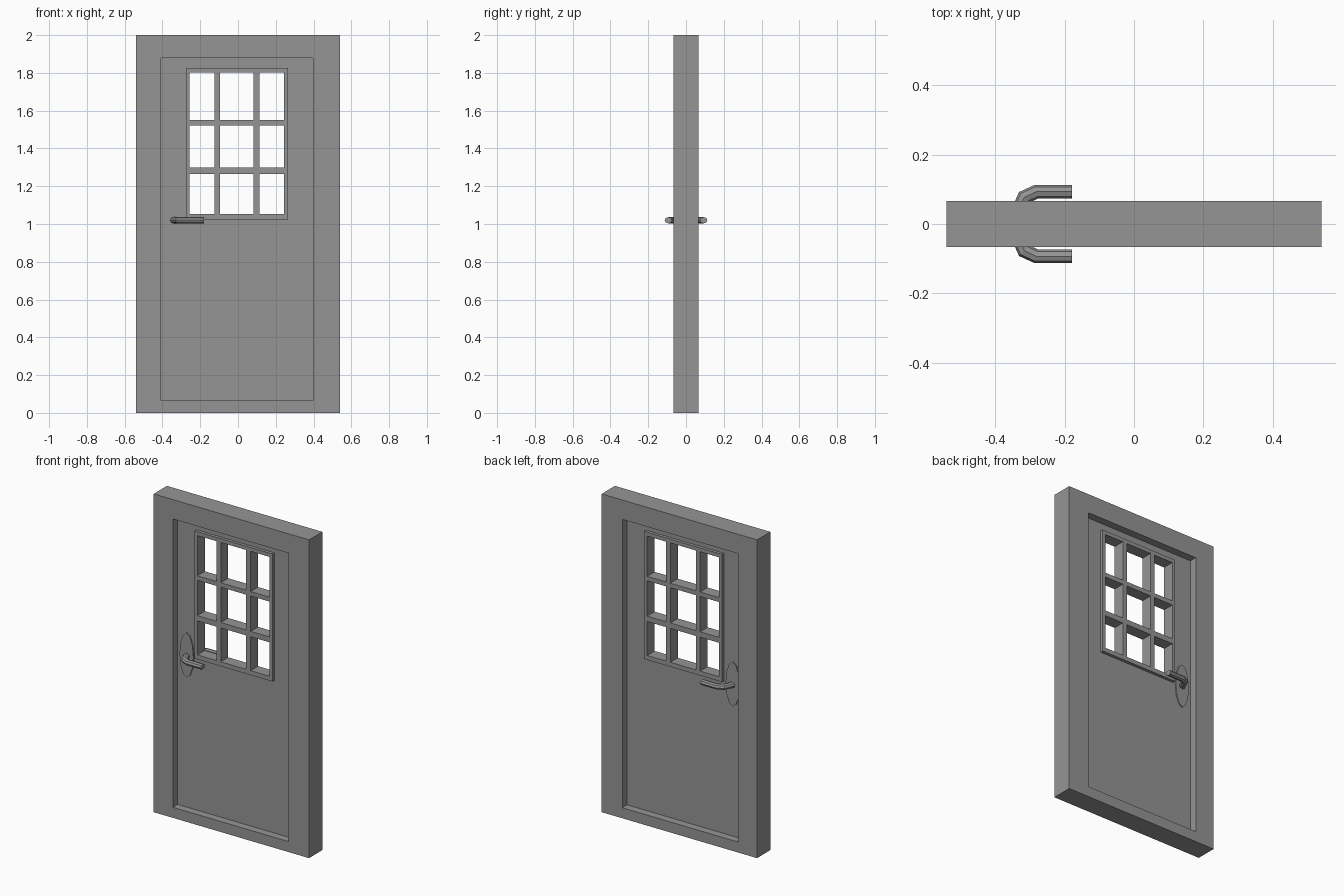
import bpy, bmesh, math
from mathutils import Vector

cube = bpy.data.objects.get("Cube")
if cube:
    bpy.data.objects.remove(cube, do_unlink=True)

grey = bpy.data.materials.new("plain_grey")
grey.use_nodes = True
COLOUR = (0.3, 0.3, 0.3, 1.0)
grey.diffuse_color = COLOUR
grey.node_tree.nodes["Principled BSDF"].inputs["Base Color"].default_value = COLOUR


def finish(name, bm):
    bmesh.ops.recalc_face_normals(bm, faces=bm.faces[:])
    mesh = bpy.data.meshes.new(name)
    bm.to_mesh(mesh)
    bm.free()
    mesh.materials.append(grey)
    obj = bpy.data.objects.new(name, mesh)
    bpy.context.collection.objects.link(obj)
    return obj


def pierced_panel(name, xs, zs, half):
    """Upright panel cut into cells; cells with two odd indices are open."""
    bm = bmesh.new()
    grid = [[bm.verts.new((x, -half, z)) for z in zs] for x in xs]
    for i in range(len(xs) - 1):
        for j in range(len(zs) - 1):
            if not (i % 2 and j % 2):
                bm.faces.new((grid[i][j], grid[i + 1][j],
                              grid[i + 1][j + 1], grid[i][j + 1]))
    out = bmesh.ops.extrude_face_region(bm, geom=bm.faces[:], use_keep_orig=True)
    moved = [g for g in out["geom"] if isinstance(g, bmesh.types.BMVert)]
    bmesh.ops.translate(bm, verts=moved, vec=(0, 2 * half, 0))
    return finish(name, bm)


def handle_plate(name, side):
    bm = bmesh.new()
    ring = []
    for i in range(12):
        a = math.tau * i / 12
        ring.append(bm.verts.new((-0.341 + 0.048 * math.sin(a), 0.01 * side,
                                  1.024 + 0.14 * math.cos(a))))
    face = bm.faces.new(ring)
    out = bmesh.ops.extrude_face_region(bm, geom=[face], use_keep_orig=True)
    moved = [g for g in out["geom"] if isinstance(g, bmesh.types.BMVert)]
    bmesh.ops.translate(bm, verts=moved, vec=(0, 0.015 * side, 0))
    return finish(name, bm)


def lever(name, side):
    """Eight-sided bar swept along a bent path with mitred corners."""
    path = [Vector(p) for p in ((-0.341, 0.02), (-0.316, 0.077),
                                (-0.281, 0.093), (-0.179, 0.093))]
    bm = bmesh.new()
    rings = []
    for i, p in enumerate(path):
        before = (p - path[i - 1]).normalized() if i else None
        after = (path[i + 1] - p).normalized() if i < len(path) - 1 else None
        before, after = before or after, after or before
        tangent = (before + after).normalized()
        across = Vector((-tangent.y, tangent.x)) / tangent.dot(before)
        ring = []
        for k in range(8):
            a = math.tau * k / 8
            q = p + across * 0.02 * math.cos(a)
            ring.append(bm.verts.new((q.x, q.y * side, 1.02 + 0.017 * math.sin(a))))
        rings.append(ring)
    for r0, r1 in zip(rings, rings[1:]):
        for k in range(8):
            n = (k + 1) % 8
            bm.faces.new((r0[k], r0[n], r1[n], r1[k]))
    bm.faces.new(rings[0])
    bm.faces.new(rings[-1])
    return finish(name, bm)


# Outer frame and the thin door leaf set inside it
pierced_panel("door_frame", (-0.54, -0.407, 0.397, 0.54),
              (0, 0.066, 1.878, 2), 0.066)
pierced_panel("door_leaf", (-0.407, -0.27, 0.26, 0.397),
              (0.066, 1.03, 1.82, 1.878), 0.018)

# Raised window surround with its glazing bars
pierced_panel("window_grille",
              (-0.276, -0.256, -0.124, -0.094, 0.083, 0.114, 0.244, 0.265),
              (1.025, 1.053, 1.266, 1.3, 1.522, 1.55, 1.803, 1.827), 0.037)

# Handles on both faces
for label, side in (("front", -1), ("back", 1)):
    handle_plate(label + "_handle_plate", side)
    lever(label + "_handle_lever", side)
